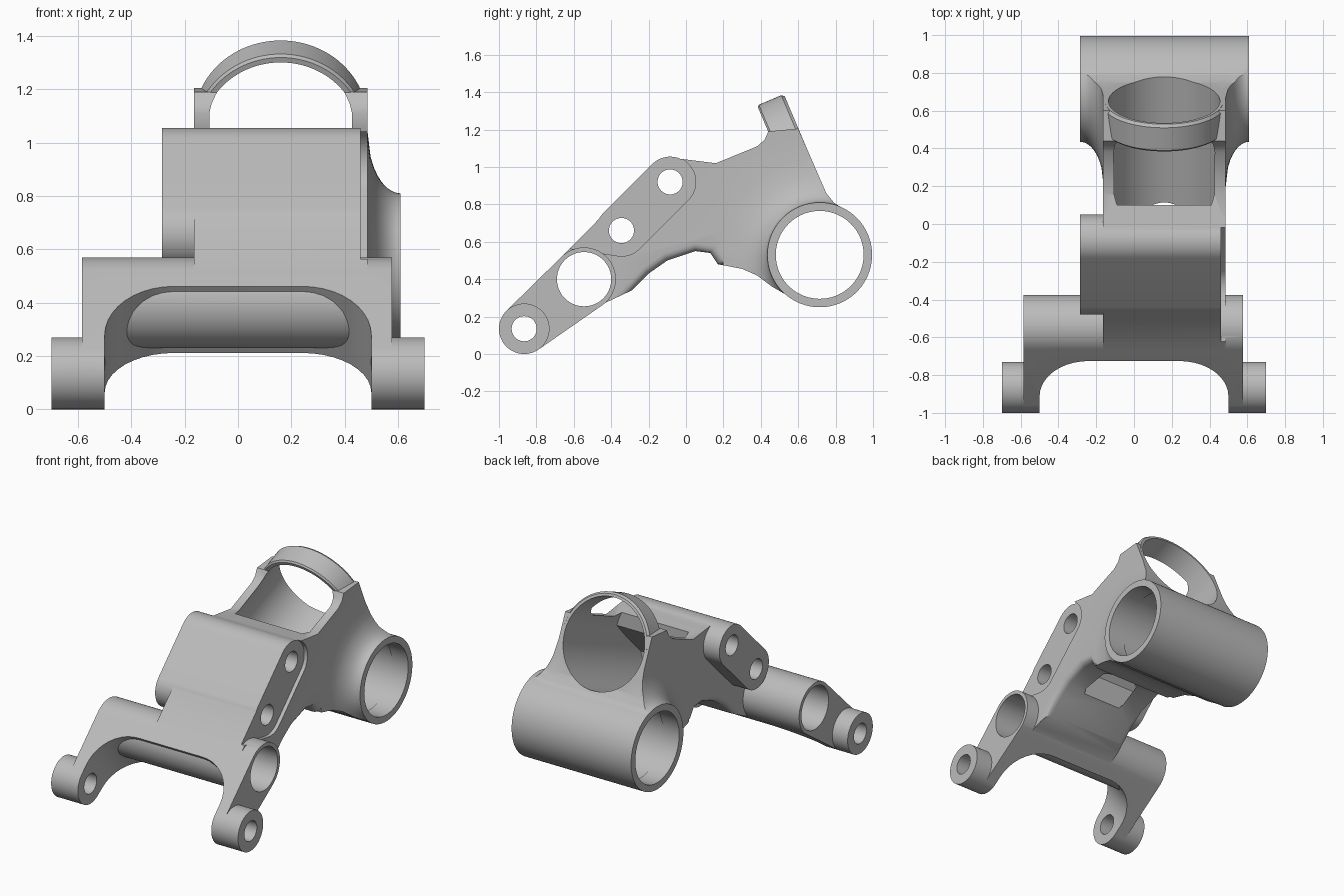
import bpy, bmesh, math
from mathutils import Matrix, Vector
from mathutils.geometry import convex_hull_2d

if "Cube" in bpy.data.objects:
    bpy.data.objects.remove(bpy.data.objects["Cube"], do_unlink=True)

metal = bpy.data.materials.new("grey_metal")
metal.use_nodes = True
GREY = (0.5, 0.5, 0.5, 1)
metal.diffuse_color = GREY
metal.node_tree.nodes["Principled BSDF"].inputs["Base Color"].default_value = GREY


# ---------- helpers ----------
def circle(c, r, n=72):
    return [(c[0] + r * math.cos(2 * math.pi * i / n),
             c[1] + r * math.sin(2 * math.pi * i / n)) for i in range(n)]


def hull(*outlines):
    pts = [Vector(p) for o in outlines for p in o]
    return [tuple(pts[i]) for i in convex_hull_2d(pts)]


def loft(name, sections, matrix=None):
    """Closed solid through (x, outline) sections; outlines are in the YZ plane."""
    bm = bmesh.new()
    rings = [[bm.verts.new((x, p[0], p[1])) for p in o] for x, o in sections]
    for a, b in zip(rings, rings[1:]):
        for i in range(len(a)):
            j = (i + 1) % len(a)
            bm.faces.new((a[i], a[j], b[j], b[i]))
    bm.faces.new(rings[0])
    bm.faces.new(rings[-1])
    bmesh.ops.recalc_face_normals(bm, faces=bm.faces)
    mesh = bpy.data.meshes.new(name)
    if matrix:
        bm.transform(matrix)
    bm.to_mesh(mesh)
    bm.free()
    mesh.materials.append(metal)
    ob = bpy.data.objects.new(name, mesh)
    bpy.context.collection.objects.link(ob)
    return ob


def prism(name, outline, x0, x1, matrix=None):
    return loft(name, [(x0, outline), (x1, outline)], matrix)


def combine(target, tool, op):
    bpy.ops.object.select_all(action='DESELECT')
    bpy.context.view_layer.objects.active = target
    target.select_set(True)
    m = target.modifiers.new(op.lower(), 'BOOLEAN')
    m.operation, m.object, m.solver = op, tool, 'EXACT'
    bpy.ops.object.modifier_apply(modifier=m.name)
    bpy.data.objects.remove(tool, do_unlink=True)
    return target


def frame(x, y, z, origin):
    m = Matrix((x, y, z)).transposed().to_4x4()
    m.translation = origin
    return m


# ---------- key centres in (y, z) ----------
REAR, BAR, LUG = (0.715, 0.53), (-0.545, 0.4), (-0.865, 0.135)
PIN_A, PIN_B = (-0.085, 0.92), (-0.345, 0.66)
tilt = math.radians(23)
ct, st = math.cos(tilt), math.sin(tilt)
ring_frame = frame((0, ct, st), (-1, 0, 0), (0, -st, ct), (0.16, 0.65, 1.09))

# ---------- main body from its side profile ----------
side = [(0.60, 1.205), (0.44, 1.19), (0.42, 1.145), (0.38, 1.11), (0.16, 1.02),
        (0, 1.04), (-0.085, 1.05), (-0.18, 1.01), (-0.665, 0.52), (-0.545, 0.4),
        (-0.46, 0.26), (-0.29, 0.34), (-0.2, 0.43), (-0.1, 0.5), (0.05, 0.55),
        (0.13, 0.54), (0.17, 0.48), (0.3, 0.455), (0.38, 0.42), (0.46, 0.36),
        (0.6, 0.28), (0.72, 0.5), (0.85, 0.77), (0.79, 0.81), (0.75, 0.86)]
body = prism("linkage_body", side, -0.165, 0.485)

# Soften the lower side edges
bm = bmesh.new()
bm.from_mesh(body.data)
edges = [e for e in bm.edges
         if abs(e.verts[0].co.x - e.verts[1].co.x) < 1e-4
         and all(v.co.z < 0.56 and -0.3 < v.co.y < 0.61 for v in e.verts)]
bmesh.ops.bevel(bm, geom=edges, offset=0.04, segments=4, profile=0.5,
                affect='EDGES', clamp_overlap=True)
bm.to_mesh(body.data)
bm.free()

# Recess beside the pin block
combine(body, prism("recess", hull(circle(PIN_A, 0.137), circle(PIN_B, 0.137),
                                   circle((-0.3, 1.1), 0.13), circle((-0.65, 0.7), 0.13)),
                    0.46, 0.6), 'DIFFERENCE')

# ---------- flares blending the body into the rear tube ----------
steps = [i / 10 for i in range(11)]
curve = [(t * 0.125, 0.28 + 0.24 * (1 - math.sqrt(1 - (1 - t) ** 2))) for t in steps]
sections = [(-0.16 - x, circle(REAR, r)) for x, r in reversed(curve)]
sections += [(0.485 + x, circle(REAR, r)) for x, r in curve]
flare = loft("flare", sections)
combine(flare, prism("flare_limit", side, -0.4, 0.7), 'INTERSECT')
combine(body, flare, 'UNION')

# ---------- rear tube, collar ring and pin block ----------
combine(body, prism("rear_tube", circle(REAR, 0.28, 96), -0.285, 0.61), 'UNION')
collar = loft("collar", [(-0.155, circle((0, 0), 0.315, 96)),
                         (-0.145, circle((0, 0), 0.325, 96)),
                         (-0.015, circle((0, 0), 0.325, 96)),
                         (0, circle((0, 0), 0.312, 96))], ring_frame)
combine(body, collar, 'UNION')
combine(body, prism("pin_block", hull(circle(PIN_A, 0.135), circle(PIN_B, 0.135)),
                    -0.285, 0.46), 'UNION')

# ---------- front arms with rounded cut-out between them ----------
arms = prism("arms", hull(circle(BAR, 0.17), circle(LUG, 0.135)), -0.585, 0.577)
d = Vector((0, LUG[0] - BAR[0], LUG[1] - BAR[1])).normalized()
ex = Vector((1, 0, 0))
cut_frame = frame(ex.cross(d), ex, d, (0, *BAR))
quarter = [i * math.pi / 20 for i in range(11)]
half = [(0.24 + 0.26 * math.sin(a), 0.36 - 0.26 * math.cos(a)) for a in quarter]
gap = half + [(0.5, 0.8), (-0.5, 0.8)] + [(-x, s) for x, s in reversed(half)]
combine(arms, prism("arm_gap", gap, -0.5, 0.5, cut_frame), 'DIFFERENCE')
combine(arms, prism("cross_bar", circle(BAR, 0.17), -0.585, 0.577), 'UNION')
for s in (-1, 1):
    combine(arms, prism("lug", circle(LUG, 0.135), s * 0.5, s * 0.7), 'UNION')
combine(body, arms, 'UNION')

# ---------- tilted bore, ending in a sloped wall behind the pin block ----------
bore = prism("bore", circle((0, 0), 0.295, 96), -1.3, 0.4, ring_frame)
limit = [(1.3, 1.7), (0.1, 1.7), (0.1, 0.93), (-0.15, 0.66), (-0.1, 0.2), (1.3, 0.2)]
combine(bore, prism("bore_limit", limit, -0.5, 0.8), 'INTERSECT')
combine(body, bore, 'DIFFERENCE')

# ---------- cross holes ----------
for centre, r in ((REAR, 0.235), (BAR, 0.145), (LUG, 0.067), (PIN_A, 0.067), (PIN_B, 0.067)):
    combine(body, prism("hole", circle(centre, r), -1, 1), 'DIFFERENCE')
combine(body, prism("bearing_relief", circle(REAR, 0.241), -0.16, 0.485), 'DIFFERENCE')

# ---------- shading ----------
bpy.ops.object.select_all(action='DESELECT')
bpy.context.view_layer.objects.active = body
body.select_set(True)
bpy.ops.object.shade_smooth_by_angle(angle=math.radians(30))
